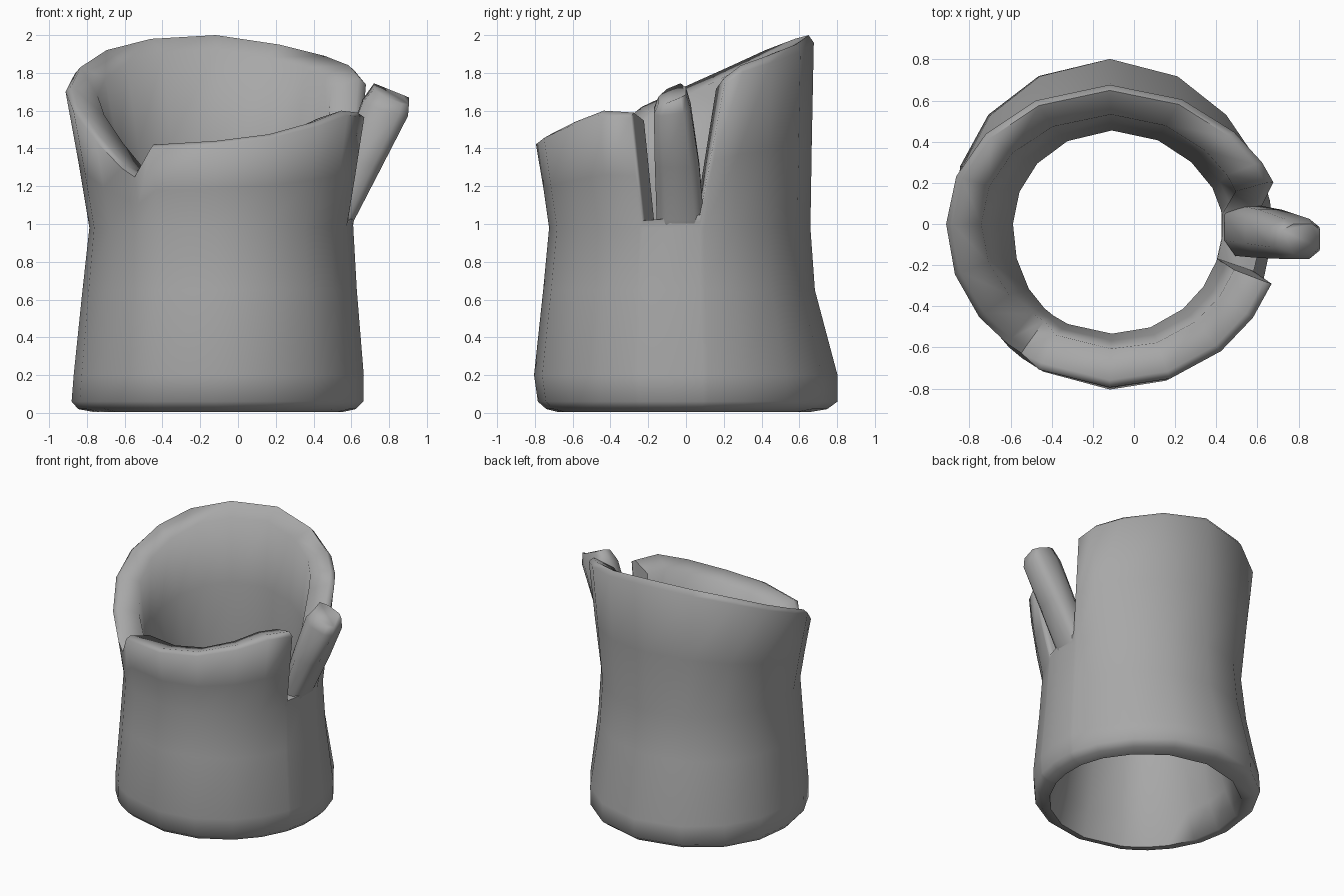
import bpy, bmesh, math

if "Cube" in bpy.data.objects:
    bpy.data.objects.remove(bpy.data.objects["Cube"])

CX = -0.09
# ellipse extents by height: z, xmin, xmax, ymin, ymax
OUTER = [(0.02, -.84, .63, -.74, .75), (0.06, -.875, .67, -.785, .805), (0.2, -.865, .672, -.805, .805),
         (0.65, -.82, .635, -.755, .685), (1.0, -.782, .615, -.72, .66)]
INNER = [(0.005, -.76, .56, -.68, .66), (0.2, -.68, .52, -.63, .60), (0.65, -.61, .45, -.55, .48),
         (1.0, -.585, .43, -.53, .455)]
OUTER_RIM = (-.915, .725, -.795, .68)
INNER_RIM = (-.75, .53, -.61, .54)

grey = bpy.data.materials.new("mid_grey")
grey.diffuse_color = (.39, .39, .39, 1)
grey.use_nodes = True
grey.node_tree.nodes["Principled BSDF"].inputs["Base Color"].default_value = grey.diffuse_color


def lerp(a, b, t):
    return [p + (q - p) * t for p, q in zip(a, b)]


def lobe(ang, deg):
    return max(0, math.cos(ang - math.radians(deg))) ** 7


def wall_point(table, rim, ang, z):
    """Point on the wall surface at an angle and height."""
    if z > 1.0:
        natural = 1.71 + .28 * math.sin(ang) - .1 * max(0, math.cos(ang))
        ext = lerp(table[-1][1:], rim, min(1, (z - 1) / (natural - 1)))
    else:
        ext = table[0][1:]
        for a, b in zip(table, table[1:]):
            if a[0] <= z <= b[0]:
                ext = lerp(a[1:], b[1:], (z - a[0]) / (b[0] - a[0]))
    # uneven trunk: fuller foot back left, fuller waist front left, flatter back right
    k = (1 + .03 * lobe(ang, 146) * max(0, 1 - z) - .035 * lobe(ang, 48)
         + .04 * lobe(ang, 225) * max(0, 1 - abs(z - 1) * 1.5))
    c, s = math.cos(ang), math.sin(ang)
    rx = ext[1] - CX if c > 0 else CX - ext[0]
    ry = ext[3] if s > 0 else -ext[2]
    return (CX + rx * c * k, ry * s * k, z)


def skin(name, loops, close_ring):
    """Join equal closed loops into a surface."""
    bm = bmesh.new()
    rows = [[bm.verts.new(p) for p in loop] for loop in loops]
    pairs = list(zip(rows, rows[1:])) + ([(rows[-1], rows[0])] if close_ring else [])
    for a, b in pairs:
        n = len(a)
        for i in range(n):
            j = (i + 1) % n
            bm.faces.new((a[i], a[j], b[j], b[i]))
    if not close_ring:
        bm.faces.new(rows[0])
        bm.faces.new(rows[-1])
    bmesh.ops.recalc_face_normals(bm, faces=bm.faces)
    me = bpy.data.meshes.new(name)
    bm.to_mesh(me)
    bm.free()
    me.materials.append(grey)
    ob = bpy.data.objects.new(name, me)
    bpy.context.collection.objects.link(ob)
    bpy.ops.object.select_all(action='DESELECT')
    ob.select_set(True)
    bpy.context.view_layer.objects.active = ob
    bpy.ops.object.shade_smooth_by_angle(angle=math.radians(80))
    return ob


# hollow tube: angle low, angle at rim, rim height (short columns form the notches)
COLUMNS = [(8.5, 18, 1.77), (23, 27, 1.84), (43, 43, 1.89), (66, 66, 1.95), (92, 92, 2.0), (118, 118, 1.98),
           (140, 140, 1.92), (160, 160, 1.83), (180, 180, 1.73), (198, 198, 1.62), (215, 215, 1.46),
           (228, 228, 1.31), (234, 234, 1.26), (243, 243, 1.42), (268, 268, 1.44), (289, 289, 1.475),
           (309, 309, 1.54), (325, 325, 1.60), (340, 338.5, 1.59), (341.5, 341.5, 1.02),
           (353, 353, 1.03), (366.5, 366.5, 1.05)]
BASE = 0.98
loops = []
for low, high, top in COLUMNS:
    def at(table, rim, f):
        ang = math.radians(low + (high - low) * f)
        return wall_point(table, rim, ang, BASE + (top - BASE) * f)
    a = math.radians(low)
    loop = [wall_point(OUTER, OUTER_RIM, a, z) for z in (.02, .06, .2, .65, BASE)]
    loop += [at(OUTER, OUTER_RIM, f) for f in (.45, .96)]
    crest = lerp(at(OUTER, OUTER_RIM, 1), at(INNER, INNER_RIM, 1), .2)
    loop += [crest]
    loop += [at(INNER, INNER_RIM, f) for f in (.93, .45)]
    loop += [wall_point(INNER, INNER_RIM, a, z) for z in (BASE, .65, .2, .005)]
    loops.append(loop)
skin("hollow_trunk", loops, True)

# leaning prong in the right notch: inner x,z / outer x,z / ymin, ymax, drop on the front side
SECTIONS = [(.46, .85, .56, .85, -.13, .08, 0), (.44, 1.05, .615, 1.02, -.155, .095, 0),
            (.54, 1.34, .76, 1.3, -.165, .07, 0), (.66, 1.66, .9, 1.59, -.17, .025, .03),
            (.72, 1.745, .905, 1.67, -.145, 0, .06)]
prong = []
for xi, zi, xo, zo, y0, y1, drop in SECTIONS:
    ring = []
    for u, v in ((0, .3), (.3, 0), (.8, 0), (1, .2), (1, .8), (.8, 1), (.3, 1), (0, .8)):
        ring.append((xi + (xo - xi) * u, y0 + (y1 - y0) * v, zi + (zo - zi) * u - drop * max(0, .8 - v)))
    prong.append(ring)
skin("side_prong", prong, False)
